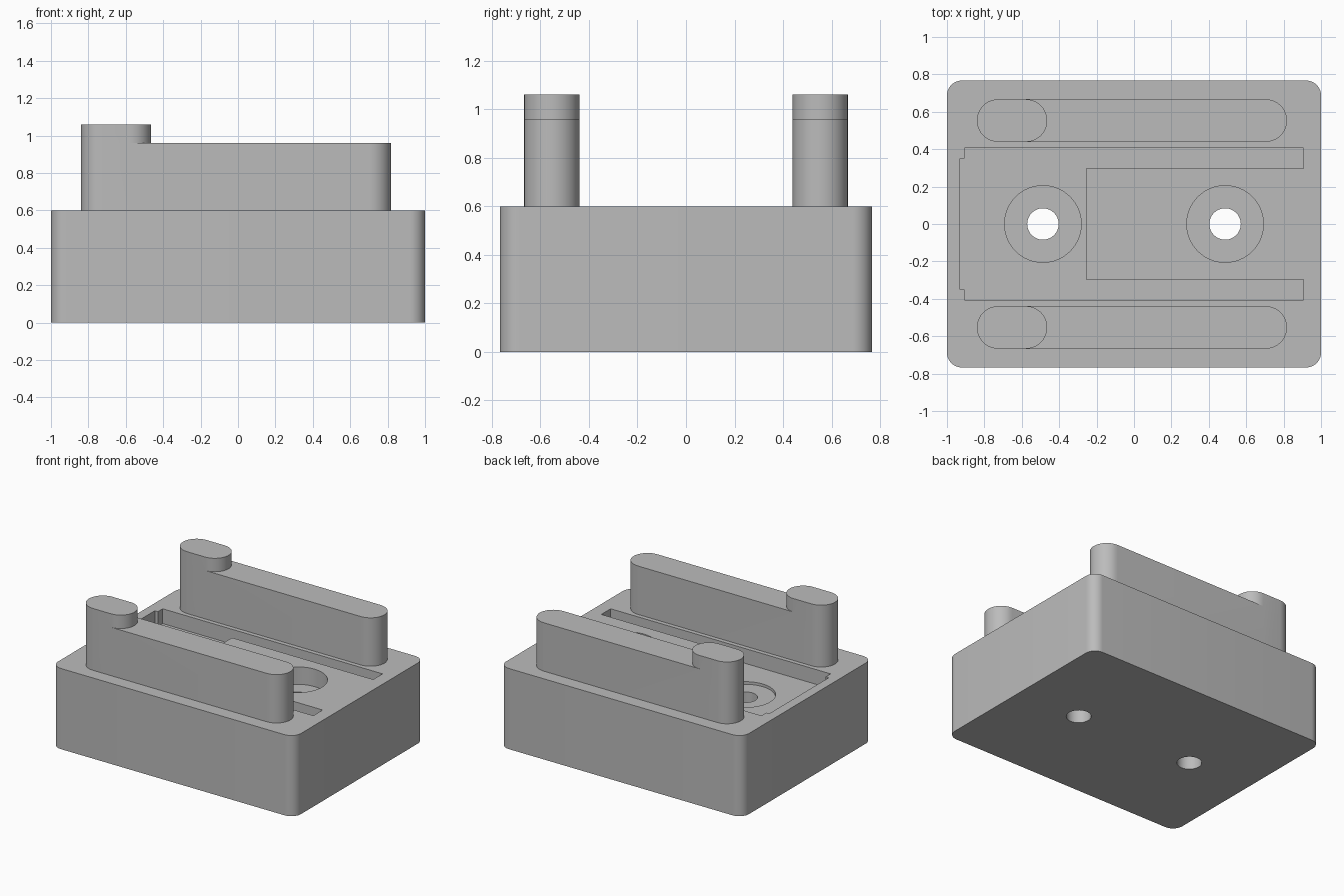
import bpy, bmesh, math

if "Cube" in bpy.data.objects:
    bpy.data.objects.remove(bpy.data.objects["Cube"], do_unlink=True)

grey = bpy.data.materials.new("plain_grey")
grey.use_nodes = True
grey.diffuse_color = (0.5, 0.5, 0.5, 1)
grey.node_tree.nodes["Principled BSDF"].inputs["Base Color"].default_value = (0.5, 0.5, 0.5, 1)

TOP = 0.6          # top of the base block
RAIL_TOP = 0.96
POST_TOP = 1.06


def arc(cx, cy, r, start, end, n=20):
    angles = [math.radians(start + (end - start) * i / n) for i in range(n + 1)]
    return [(cx + r * math.cos(a), cy + r * math.sin(a)) for a in angles]


def cap(bm, ring, z):
    bm.faces.new([bm.verts.new((x, y, z)) for x, y in ring])


def wall(bm, ring, z0, z1):
    for (ax, ay), (bx, by) in zip(ring, ring[1:] + ring[:1]):
        quad = [(ax, ay, z0), (bx, by, z0), (bx, by, z1), (ax, ay, z1)]
        bm.faces.new([bm.verts.new(p) for p in quad])


def finish(bm, name):
    bmesh.ops.remove_doubles(bm, verts=bm.verts, dist=1e-5)
    bmesh.ops.recalc_face_normals(bm, faces=bm.faces)
    mesh = bpy.data.meshes.new(name)
    bm.to_mesh(mesh)
    bm.free()
    mesh.materials.append(grey)
    ob = bpy.data.objects.new(name, mesh)
    bpy.context.collection.objects.link(ob)
    return ob


def prism(name, ring, z0, z1):
    bm = bmesh.new()
    wall(bm, ring, z0, z1)
    cap(bm, ring, z0)
    cap(bm, ring, z1)
    return finish(bm, name)


def activate(ob):
    bpy.ops.object.select_all(action='DESELECT')
    ob.select_set(True)
    bpy.context.view_layer.objects.active = ob


def cut(target, cutter):
    cutter.hide_render = True
    mod = target.modifiers.new("cut", 'BOOLEAN')
    mod.operation = 'DIFFERENCE'
    mod.solver = 'EXACT'
    mod.object = cutter
    activate(target)
    bpy.ops.object.modifier_apply(modifier=mod.name)
    bpy.data.objects.remove(cutter, do_unlink=True)


def smooth(ob):
    activate(ob)
    bpy.ops.object.shade_smooth_by_angle(angle=math.radians(30))


# Base block with rounded vertical corners
R = 0.08
outline = []
for sx, sy, a in ((1, 1, 0), (-1, 1, 90), (-1, -1, 180), (1, -1, 270)):
    outline += arc(sx * (1 - R), sy * (0.767 - R), R, a, a + 90, 10)
base = prism("base_block", outline, 0, TOP)

# U-shaped pocket around a raised tongue
half = [(-0.93, 0.35), (-0.905, 0.35), (-0.905, 0.407), (0.905, 0.407), (0.905, 0.297), (-0.257, 0.297)]
pocket = half + [(x, -y) for x, y in reversed(half)]
cut(base, prism("pocket_cutter", pocket, 0.49, 0.8))

# Counterbored screw holes
for x in (-0.487, 0.487):
    cut(base, prism("counterbore_cutter", arc(x, 0, 0.205, 0, 360, 64)[:-1], 0.47, 0.8))
    cut(base, prism("hole_cutter", arc(x, 0, 0.084, 0, 360, 48)[:-1], -0.1, 0.8))
smooth(base)


# Rounded side rails, each with a raised post at one end
def rail(name, y):
    r = 0.114
    left = arc(-0.726, y, r, 90, 270)
    inner = arc(-0.578, y, r, -90, 90)
    right = arc(0.704, y, r, -90, 90)
    ring = left + [inner[0]] + right + [inner[-1]]
    bm = bmesh.new()
    cap(bm, ring, TOP)
    wall(bm, ring, TOP, RAIL_TOP)
    cap(bm, right + inner[::-1], RAIL_TOP)
    wall(bm, left + inner, RAIL_TOP, POST_TOP)
    cap(bm, left + inner, POST_TOP)
    smooth(finish(bm, name))


rail("back_rail", 0.553)
rail("front_rail", -0.553)
